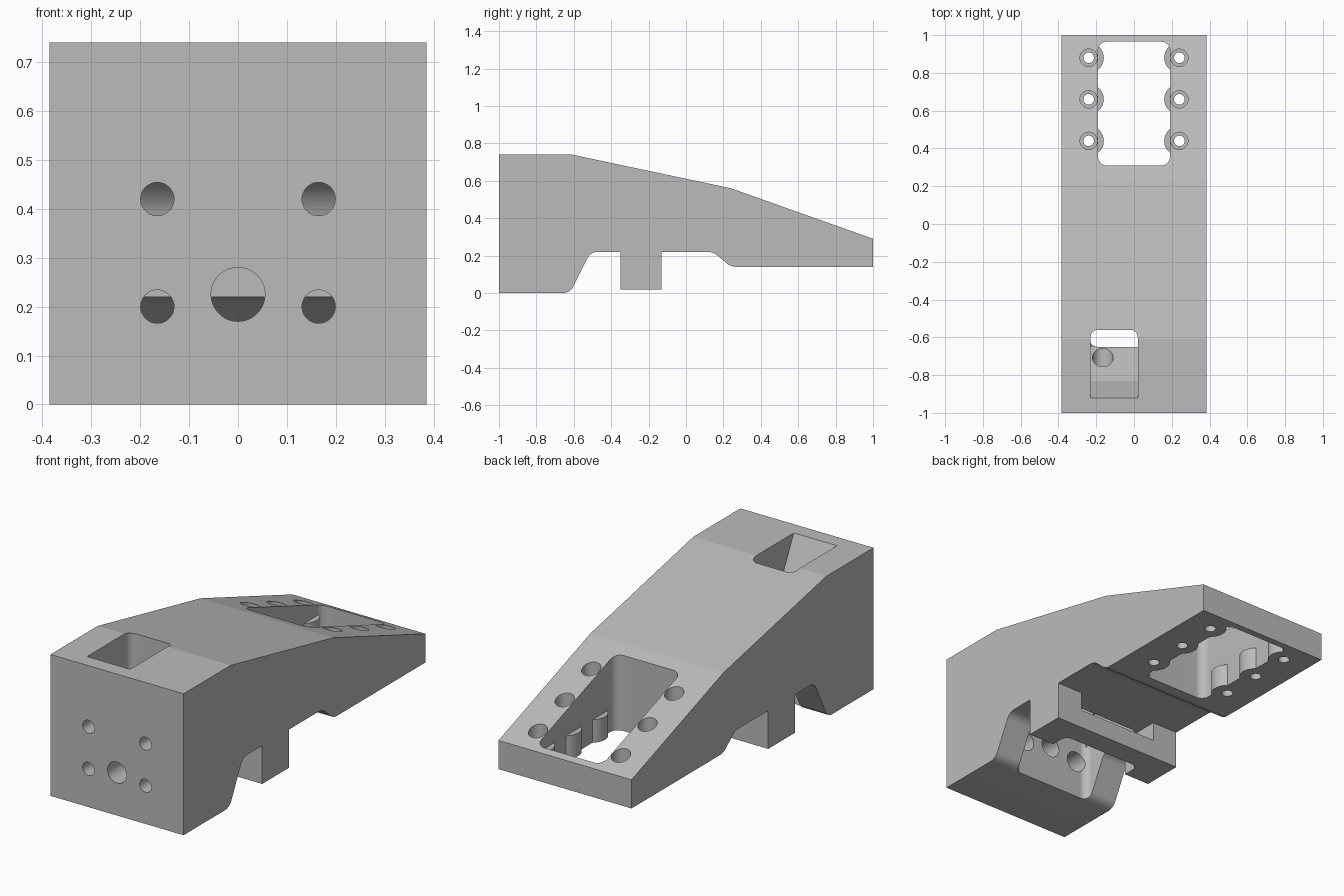
import bpy, bmesh, math
from mathutils import Vector

cube = bpy.data.objects.get("Cube")
if cube:
    bpy.data.objects.remove(cube)

grey = bpy.data.materials.new("plain_grey")
grey.use_nodes = True
colour = (0.5, 0.5, 0.5, 1)
grey.diffuse_color = colour
grey.node_tree.nodes["Principled BSDF"].inputs["Base Color"].default_value = colour


def rounded(points):
    """Corners are (u, v) or (u, v, fillet radius)."""
    out = []
    for i, p in enumerate(points):
        c = Vector(p[:2])
        if len(p) < 3:
            out.append(c)
            continue
        a = (Vector(points[i - 1][:2]) - c).normalized()
        b = (Vector(points[(i + 1) % len(points)][:2]) - c).normalized()
        half = a.angle(b) / 2
        centre = c + (a + b).normalized() * p[2] / math.sin(half)
        start = c + a * p[2] / math.tan(half) - centre
        end = c + b * p[2] / math.tan(half) - centre
        turn = start.angle_signed(end)
        steps = max(2, math.ceil(abs(turn) / math.radians(5.7)))
        for k in range(steps + 1):
            t = -turn * k / steps
            out.append(centre + Vector((start.x * math.cos(t) - start.y * math.sin(t),
                                        start.x * math.sin(t) + start.y * math.cos(t))))
    return out


def prism(name, points, axis, low, high):
    """Extrude a profile: (y, z) along x, (x, z) along y, or (x, y) along z."""
    place = {"x": lambda p, d: (d, p[0], p[1]),
             "y": lambda p, d: (p[0], d, p[1]),
             "z": lambda p, d: (p[0], p[1], d)}[axis]
    bm = bmesh.new()
    rings = [[bm.verts.new(place(p, d)) for p in points] for d in (low, high)]
    for ring in rings:
        bm.faces.new(ring)
    n = len(points)
    for i in range(n):
        j = (i + 1) % n
        bm.faces.new((rings[0][i], rings[0][j], rings[1][j], rings[1][i]))
    bmesh.ops.recalc_face_normals(bm, faces=bm.faces)
    mesh = bpy.data.meshes.new(name)
    bm.to_mesh(mesh)
    bm.free()
    mesh.materials.append(grey)
    obj = bpy.data.objects.new(name, mesh)
    bpy.context.collection.objects.link(obj)
    return obj


def rod(name, u, v, radius, axis, low, high):
    ring = [(u + radius * math.cos(math.tau * k / 64), v + radius * math.sin(math.tau * k / 64))
            for k in range(64)]
    return prism(name, ring, axis, low, high)


def rect(u0, u1, v0, v1, r=0):
    corners = [(u0, v0), (u1, v0), (u1, v1), (u0, v1)]
    return rounded([c + (r,) for c in corners]) if r else corners


def combine(target, tool, operation="DIFFERENCE"):
    mod = target.modifiers.new("cut", "BOOLEAN")
    mod.operation, mod.solver, mod.object = operation, "EXACT", tool
    bpy.context.view_layer.objects.active = target
    bpy.ops.object.modifier_apply(modifier=mod.name)
    bpy.data.objects.remove(tool)


# Main body with the hanging bracket in its side profile
body = prism("wedge_body", rounded([
    (-1, 0), (-0.62, 0, 0.06), (-0.51, 0.22, 0.06), (-0.35, 0.22), (-0.35, 0.02),
    (-0.13, 0.02), (-0.13, 0.22), (0.145, 0.22, 0.08), (0.24, 0.14, 0.08),
    (1, 0.14), (1, 0.29), (0.24, 0.56), (-0.61, 0.74), (-1, 0.74)]),
    "x", -0.385, 0.385)

# Underside cavity with a rounded roof
cavity = prism("cavity", rounded([(-0.65, -0.1), (-0.65, 0.47), (-0.25, 0.47, 0.12),
                                  (-0.25, -0.1)]), "x", -0.3, 0.3)
combine(cavity, prism("cavity_plan", rect(-0.235, 0.235, -0.65, -0.25, 0.04), "z", -0.2, 0.6),
        "INTERSECT")
combine(body, cavity)

# Gap between the body and the bracket crossbar
combine(body, prism("bracket_gap", rect(-0.235, 0.235, -0.3, -0.12), "z", 0.12, 0.22))

# Sloping chute from the top into the cavity
chute = prism("chute", [(-0.93, 0.76), (-0.83, 0.56), (-0.65, 0.355), (-0.64, 0.3),
                        (-0.56, 0.3), (-0.56, 0.8), (-0.93, 0.8)], "x", -0.3, 0.1)
combine(chute, prism("chute_plan", rounded([(-0.23, -1), (0.02, -1), (0.02, -0.56, 0.04),
                                            (-0.23, -0.56, 0.04)]), "z", 0.2, 0.9), "INTERSECT")
combine(body, chute)

# Front bolt holes with wider bores at the back
combine(body, rod("centre_hole", 0, 0.225, 0.055, "y", -1.1, -0.6))
for x in (-0.165, 0.165):
    for z in (0.2, 0.42):
        combine(body, rod("front_hole", x, z, 0.034, "y", -1.1, -0.6))
        combine(body, rod("front_bore", x, z, 0.055, "y", -0.85, -0.6))

# Rear window, leaving half-round bosses on its side walls
window = prism("window", rect(-0.19, 0.19, 0.31, 0.965, 0.045), "z", 0, 0.8)
places = [(x, y) for x in (-0.24, 0.24) for y in (0.44, 0.66, 0.88)]
for x, y in places:
    combine(window, rod("boss", x, y, 0.08, "z", -0.1, 0.26))
combine(body, window)

# Rear screw holes with counterbores
for x, y in places:
    combine(body, rod("screw_hole", x, y, 0.028, "z", 0, 0.8))
    combine(body, rod("counterbore", x, y, 0.046, "z", 0.26, 0.8))

bpy.ops.object.select_all(action="DESELECT")
body.select_set(True)
bpy.context.view_layer.objects.active = body
bpy.ops.object.shade_smooth_by_angle(angle=math.radians(7))
